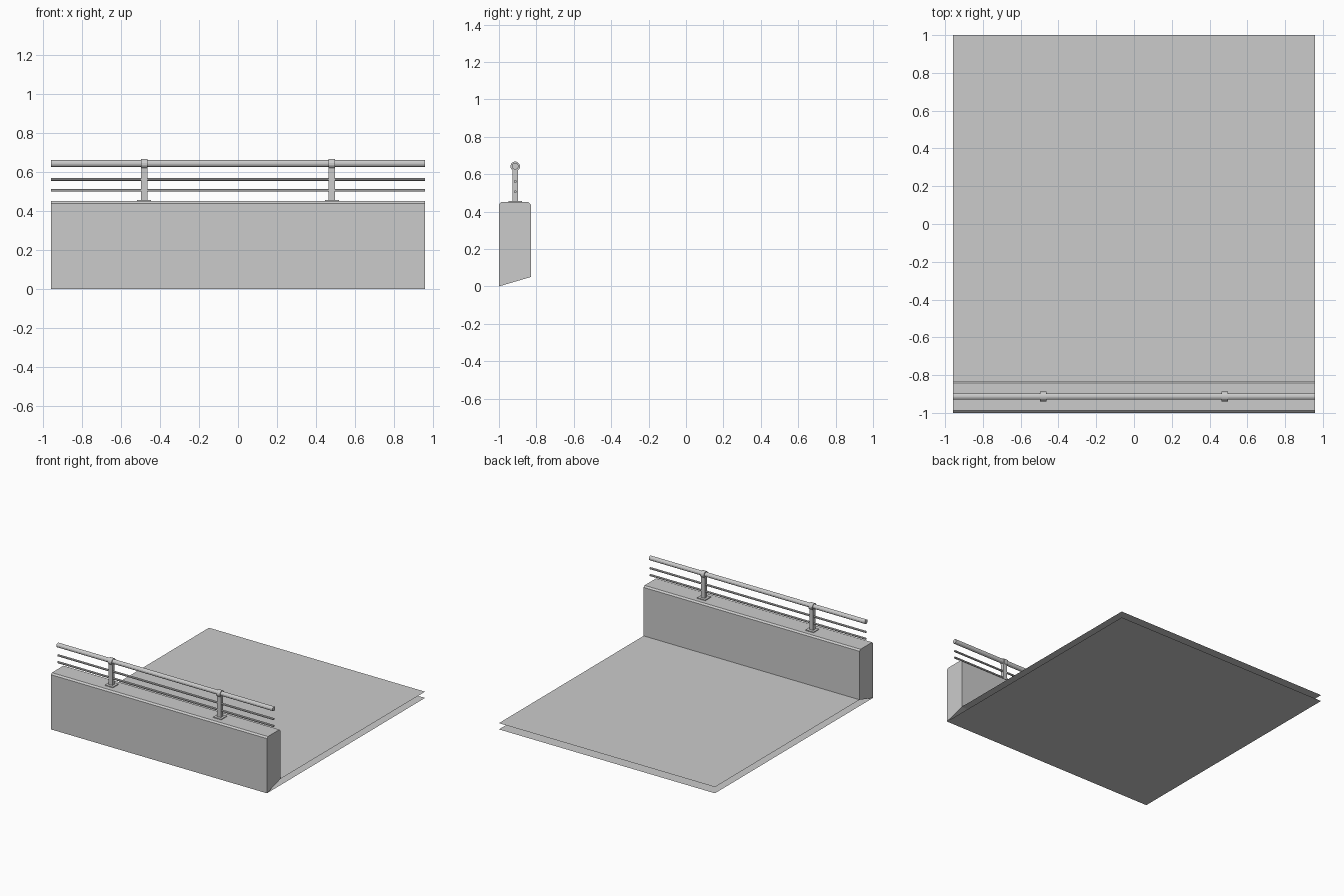
import bpy, bmesh, math

if "Cube" in bpy.data.objects:
    bpy.data.objects.remove(bpy.data.objects["Cube"])

grey = bpy.data.materials.new("light grey")
grey.use_nodes = True
colour = (0.6, 0.6, 0.6, 1)
grey.diffuse_color = colour
grey.node_tree.nodes["Principled BSDF"].inputs["Base Color"].default_value = colour

HALF = 0.957       # half length of the wall and rails
RAIL_Y = -0.913    # centre line of the railing
TOP = 0.45         # top of the wall


def make(name, bm):
    mesh = bpy.data.meshes.new(name)
    bm.to_mesh(mesh)
    bm.free()
    mesh.materials.append(grey)
    obj = bpy.data.objects.new(name, mesh)
    bpy.context.collection.objects.link(obj)
    return obj


def sheet(name, y0, y1, z):
    bm = bmesh.new()
    corners = [(-HALF, y0, z), (HALF, y0, z), (HALF, y1, z), (-HALF, y1, z)]
    bm.faces.new([bm.verts.new(c) for c in corners])
    return make(name, bm)


def extrude_x(name, profile, x0, x1):
    bm = bmesh.new()
    face = bm.faces.new([bm.verts.new((x0, y, z)) for y, z in profile])
    new = bmesh.ops.extrude_face_region(bm, geom=[face])["geom"]
    moved = [v for v in new if isinstance(v, bmesh.types.BMVert)]
    bmesh.ops.translate(bm, verts=moved, vec=(x1 - x0, 0, 0))
    bmesh.ops.recalc_face_normals(bm, faces=bm.faces)
    return make(name, bm)


def tube(name, x, z, radius, length, sides):
    ring = []
    for i in range(sides):
        a = math.tau * (i + 0.5) / sides
        ring.append((RAIL_Y + radius * math.cos(a), z + radius * math.sin(a)))
    return extrude_x(name, ring, x - length / 2, x + length / 2)


def box(name, x, wx, wy, z0, z1):
    y0, y1 = RAIL_Y - wy / 2, RAIL_Y + wy / 2
    return extrude_x(name, [(y0, z0), (y1, z0), (y1, z1), (y0, z1)],
                     x - wx / 2, x + wx / 2)


# Deck: two thin sheets, one above the other
sheet("deck_underside", -1, 1, 0)
sheet("deck_surface", -0.83, 1, 0.05)

# Parapet wall with a sloping foot and chamfered top edges
c = 0.012
extrude_x("parapet_wall", [(-1, 0), (-0.83, 0.05), (-0.83, TOP - c), (-0.83 - c, TOP),
                           (-1 + c, TOP), (-1, TOP - c)], -HALF, HALF)

# Handrail and the two thin rails
tube("handrail", 0, 0.643, 0.018, 2 * HALF, 12)
tube("upper_thin_rail", 0, 0.561, 0.008, 2 * HALF, 8)
tube("lower_thin_rail", 0, 0.506, 0.008, 2 * HALF, 8)

# Posts with base plates and collars
for side, x in (("left", 0.48), ("right", -0.48)):
    box(side + "_base_plate", x, 0.072, 0.072, TOP, TOP + 0.006)
    box(side + "_post", x, 0.034, 0.028, TOP, 0.63)
    tube(side + "_collar", x, 0.641, 0.026, 0.034, 16)
